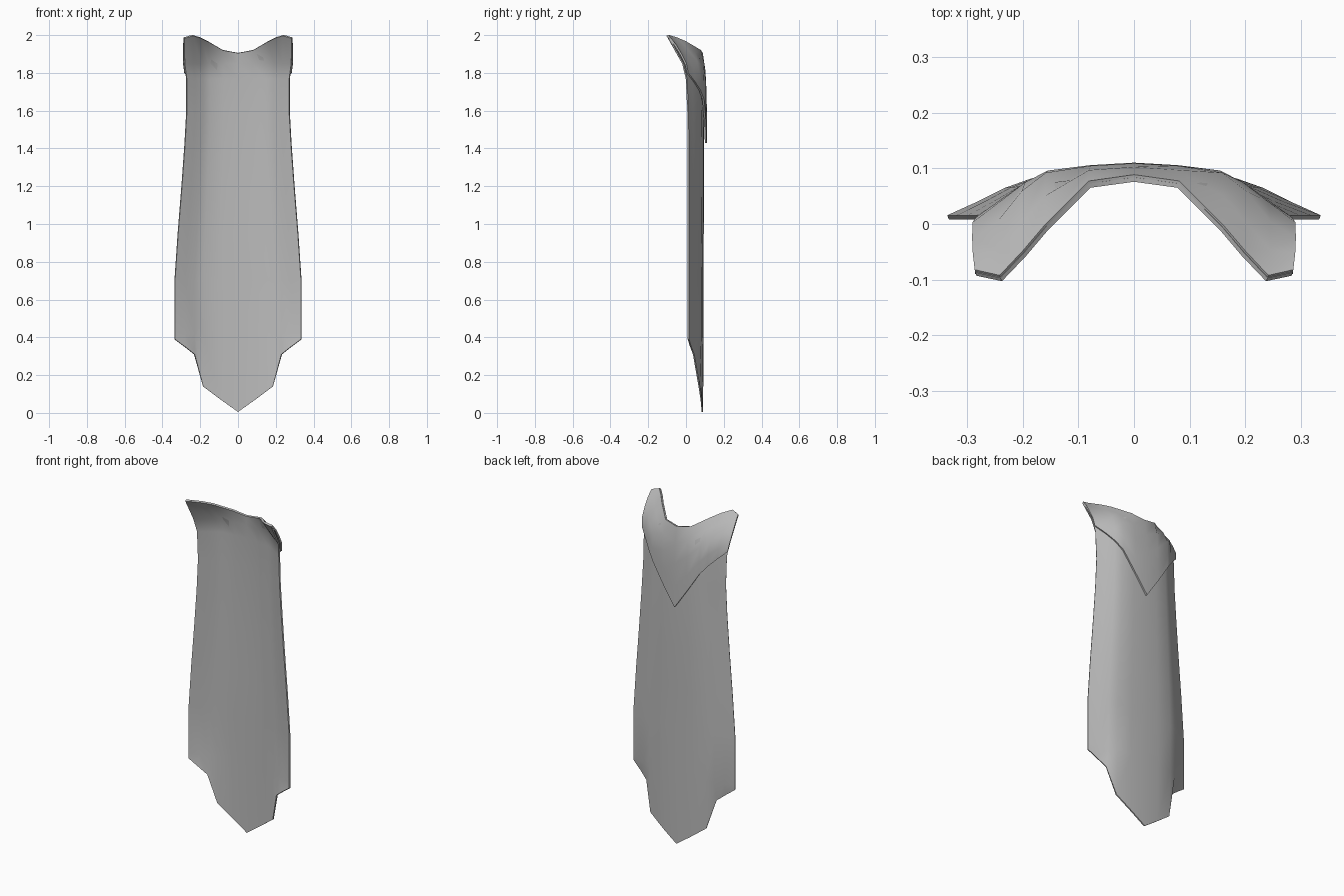
import bpy, bmesh

if "Cube" in bpy.data.objects:
    bpy.data.objects.remove(bpy.data.objects["Cube"])

# One grey cloth colour
cloth = bpy.data.materials.new("grey_cloth")
cloth.diffuse_color = (0.5, 0.5, 0.5, 1)
cloth.use_nodes = True
cloth.node_tree.nodes["Principled BSDF"].inputs["Base Color"].default_value = cloth.diffuse_color

# Column positions across half the cape, and how far each curves forward
COLS = [0, .28, .55, .69, .84, 1]
CURVE = [0, .04, .13, .35, .68, 1]

# Body rows: height, half width, middle y, side depth
ROWS = [(1.85, .283, .083, .10), (1.77, .273, .087, .085), (1.6, .272, .090, .08),
        (1.42, .282, .092, .08), (1.2, .298, .092, .08), (.95, .318, .090, .078),
        (.7, .335, .088, .076), (.42, .335, .088, .076)]

# Top rim and stepped hem, (y, z) per column
RIM = [(.08, 1.905), (.069, 1.92), (-.008, 1.965), (-.055, 1.985), (-.1, 1.998), (-.09, 1.985)]
HEM = [(.087, .005), (.081, .072), (.07, .14), (.04, .31), (.025, .35), (.012, .39)]
FLAP_Z = [1.43, 1.545, 1.66, 1.71, 1.755, 1.8]


def body_column(i):
    """Points of one cape column from rim to hem."""
    f = COLS[i]
    pts = [(f * .285, *RIM[i])]
    pts += [(f * w, y - d * CURVE[i], z) for z, w, y, d in ROWS]
    return pts + [(f * .335, *HEM[i])]


def on_body(i, z):
    """Point of a cape column at height z."""
    pts = body_column(i)
    for a, b in zip(pts, pts[1:]):
        if a[2] >= z >= b[2]:
            t = (a[2] - z) / (a[2] - b[2])
            return [p + (q - p) * t for p, q in zip(a, b)]
    return list(pts[0])


def flap_column(i):
    """Collar fold lying just behind the cape, ending in a V."""
    top, low = RIM[i][1], FLAP_Z[i]
    pts = []
    for t, off in ((0, .004), (.2, .013), (.45, .016), (.75, .015), (1, .013)):
        x, y, z = on_body(i, top + (low - top) * t)
        pts.append((x + off * .4 * COLS[i], y + off, z))
    return pts


def sheet(name, column, thick):
    """Mirrored grid of columns, thickened into cloth."""
    bm = bmesh.new()
    n = len(COLS)
    grid = []
    for k in range(1 - n, n):
        s = -1 if k < 0 else 1
        grid.append([bm.verts.new((s * x, y, z)) for x, y, z in column(abs(k))])
    for a, b in zip(grid, grid[1:]):
        for j in range(len(a) - 1):
            bm.faces.new((a[j], a[j + 1], b[j + 1], b[j]))
    bmesh.ops.recalc_face_normals(bm, faces=bm.faces)
    me = bpy.data.meshes.new(name)
    bm.to_mesh(me)
    bm.free()
    me.materials.append(cloth)
    ob = bpy.data.objects.new(name, me)
    bpy.context.collection.objects.link(ob)
    mod = ob.modifiers.new("thickness", 'SOLIDIFY')
    mod.thickness = thick
    mod.offset = 0
    bpy.ops.object.select_all(action='DESELECT')
    ob.select_set(True)
    bpy.context.view_layer.objects.active = ob
    bpy.ops.object.modifier_apply(modifier=mod.name)
    bpy.ops.object.shade_smooth_by_angle(angle=.9)
    return ob


sheet("cape_body", body_column, .008)
sheet("collar_flap", flap_column, .010)
